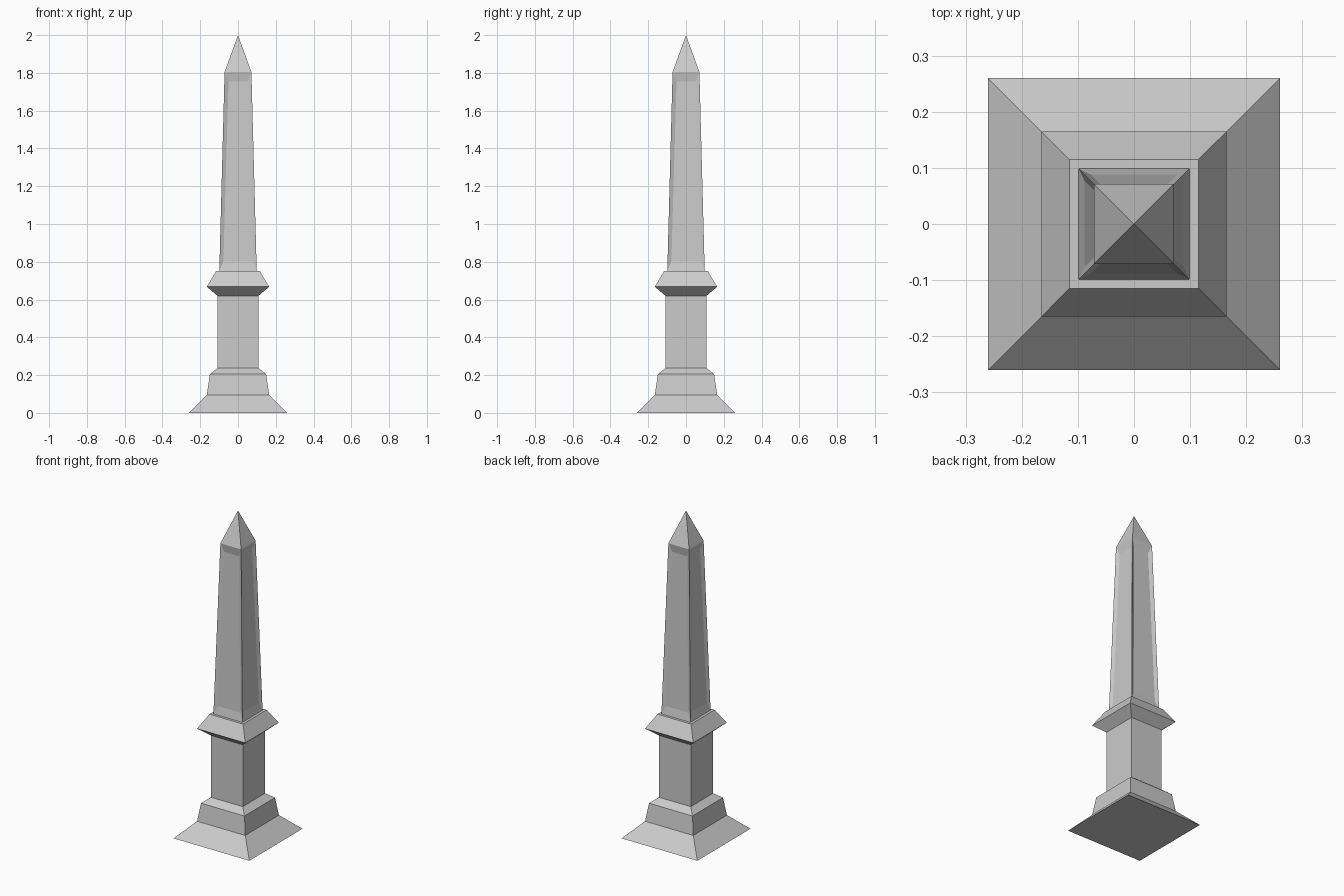
import bpy, bmesh

if "Cube" in bpy.data.objects:
    bpy.data.objects.remove(bpy.data.objects["Cube"])

HALF_TO_RADIUS = 1.0


def square_stack(name, profile):
    """Stack of square rings from (half width, height) pairs; zero width is a point."""
    bm = bmesh.new()
    rings = []
    for h, z in profile:
        if h == 0:
            rings.append([bm.verts.new((0, 0, z))])
        else:
            rings.append([bm.verts.new((sx * h, sy * h, z))
                          for sx, sy in ((-1, -1), (1, -1), (1, 1), (-1, 1))])
    sides = []
    for a, b in zip(rings, rings[1:]):
        for i in range(4):
            j = (i + 1) % 4
            top = [b[0]] if len(b) == 1 else [b[j], b[i]]
            sides.append(bm.faces.new([a[i], a[j]] + top))
    bm.faces.new(rings[0][::-1])
    if len(rings[-1]) == 4:
        bm.faces.new(rings[-1])
    bm.normal_update()
    return name, bm, sides


def finish(name, bm):
    mesh = bpy.data.meshes.new(name)
    bm.to_mesh(mesh)
    bm.free()
    bpy.context.collection.objects.link(bpy.data.objects.new(name, mesh))


# Stepped pedestal with flared foot and projecting cornice
name, bm, _ = square_stack("pedestal", [
    (0.26, 0), (0.165, 0.095), (0.149, 0.205), (0.109, 0.237),
    (0.109, 0.62), (0.165, 0.668), (0.115, 0.752)])
finish(name, bm)

# Tapered shaft with pyramid tip
name, bm, sides = square_stack("obelisk_shaft", [
    (0.099, 0.752), (0.071, 1.805), (0, 2.0)])

# Shallow recessed panel on each shaft face
panels = sides[:4]
bmesh.ops.inset_individual(bm, faces=panels, thickness=0.03, depth=-0.01)
for v in {v for f in panels for v in f.verts}:
    v.co.z += 0.03 if v.co.z < 1.2 else -0.03
finish(name, bm)
